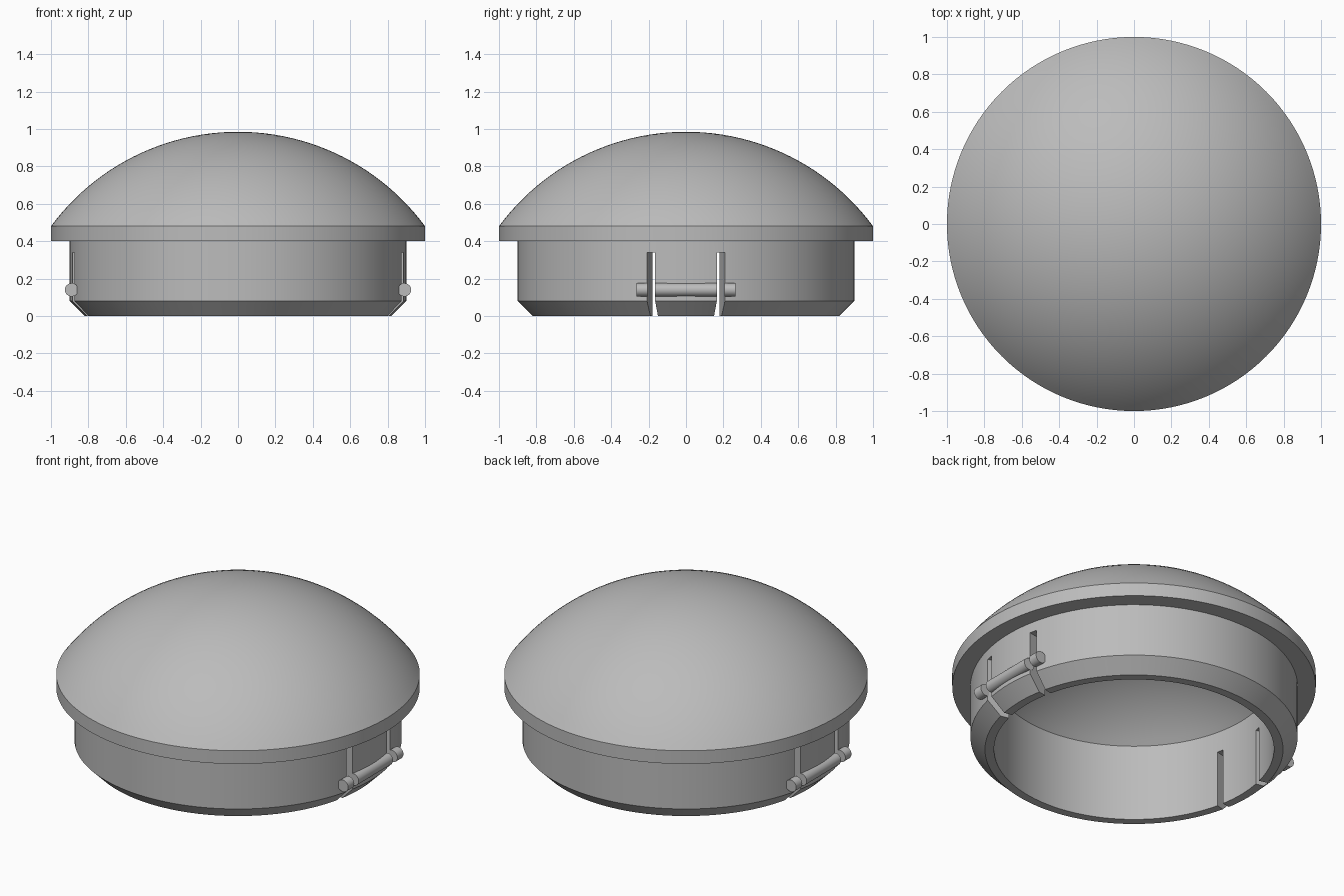
import bpy, bmesh, math
from mathutils import Matrix

cube = bpy.data.objects.get("Cube")
if cube:
    bpy.data.objects.remove(cube, do_unlink=True)

SEG = 128
SLOT_IN, SLOT_OUT = 0.184, 0.234   # slot angles either side of the x axis

grey = bpy.data.materials.new("grey plastic")
grey.use_nodes = True
colour = (0.5, 0.5, 0.5, 1)
grey.diffuse_color = colour
grey.node_tree.nodes["Principled BSDF"].inputs["Base Color"].default_value = colour


def add_object(name, bm):
    bmesh.ops.recalc_face_normals(bm, faces=bm.faces)
    mesh = bpy.data.meshes.new(name)
    bm.to_mesh(mesh)
    bm.free()
    obj = bpy.data.objects.new(name, mesh)
    bpy.context.collection.objects.link(obj)
    mesh.materials.append(grey)
    return obj


def smooth(obj):
    bpy.ops.object.select_all(action='DESELECT')
    obj.select_set(True)
    bpy.context.view_layer.objects.active = obj
    bpy.ops.object.shade_smooth_by_angle(angle=math.radians(25))


def arc(radius, centre_z, edge_r, steps=24):
    """Dome profile from the rim up to the axis."""
    a = math.asin(edge_r / radius)
    return [(radius * math.sin(a * (1 - i / steps)),
             centre_z + radius * math.cos(a * (1 - i / steps)))
            for i in range(steps + 1)]


def lathe(name, profile):
    bm = bmesh.new()
    verts = [bm.verts.new((r, 0, z)) for r, z in profile]
    edges = [bm.edges.new(pair) for pair in zip(verts, verts[1:])]
    bmesh.ops.spin(bm, geom=verts + edges, cent=(0, 0, 0), axis=(0, 0, 1),
                   angle=2 * math.pi, steps=SEG, use_duplicate=False)
    bmesh.ops.remove_doubles(bm, verts=bm.verts, dist=0.0005)
    return add_object(name, bm)


# Cap: hollow domed lid with flange and a skirt chamfered at the bottom
outer = arc(1.243, -0.258, 1.0)
inner = arc(1.056, -0.258, 0.77)
cap = lathe("domed_cap", inner[::-1] + [(0.77, 0), (0.82, 0), (0.9, 0.08),
                                        (0.9, 0.4), (1, 0.4)] + outer)

# Radial slot cutters, two on each side
bm = bmesh.new()
for base in (0, math.pi):
    for s in (1, -1):
        ring = []
        for r, a in ((0.65, SLOT_IN), (1.1, SLOT_IN), (1.1, SLOT_OUT), (0.65, SLOT_OUT)):
            ring.append((r * math.cos(base + s * a), r * math.sin(base + s * a)))
        low = [bm.verts.new((x, y, -0.1)) for x, y in ring]
        high = [bm.verts.new((x, y, 0.34)) for x, y in ring]
        bm.faces.new(low)
        bm.faces.new(high)
        for i in range(4):
            j = (i + 1) % 4
            bm.faces.new((low[i], low[j], high[j], high[i]))
cutter = add_object("slot_cutter", bm)
cutter.hide_render = True
cutter.hide_viewport = True
cut = cap.modifiers.new("slots", 'BOOLEAN')
cut.operation = 'DIFFERENCE'
cut.solver = 'EXACT'
cut.object = cutter

# Apply the cut so the shading can be set on the final faces
mesh = bpy.data.meshes.new_from_object(cap.evaluated_get(bpy.context.evaluated_depsgraph_get()))
cap.modifiers.clear()
cap.data = mesh
bpy.data.objects.remove(cutter, do_unlink=True)
smooth(cap)


# Latch bars: a shaft on the tab and a stub on the wall beyond each slot
def bar(name, side, y0, y1, radius):
    bm = bmesh.new()
    place = (Matrix.Translation((side * 0.89, (y0 + y1) / 2, 0.14))
             @ Matrix.Rotation(math.pi / 2, 4, 'X'))
    bmesh.ops.create_cone(bm, cap_ends=True, segments=16, radius1=radius,
                          radius2=radius, depth=y1 - y0, matrix=place)
    smooth(add_object(name, bm))


for label, side in (("left", 1), ("right", -1)):
    bar(label + "_latch_shaft", side, -0.165, 0.165, 0.036)
    bar(label + "_front_stub", side, -0.265, -0.207, 0.036)
    bar(label + "_back_stub", side, 0.207, 0.265, 0.036)
